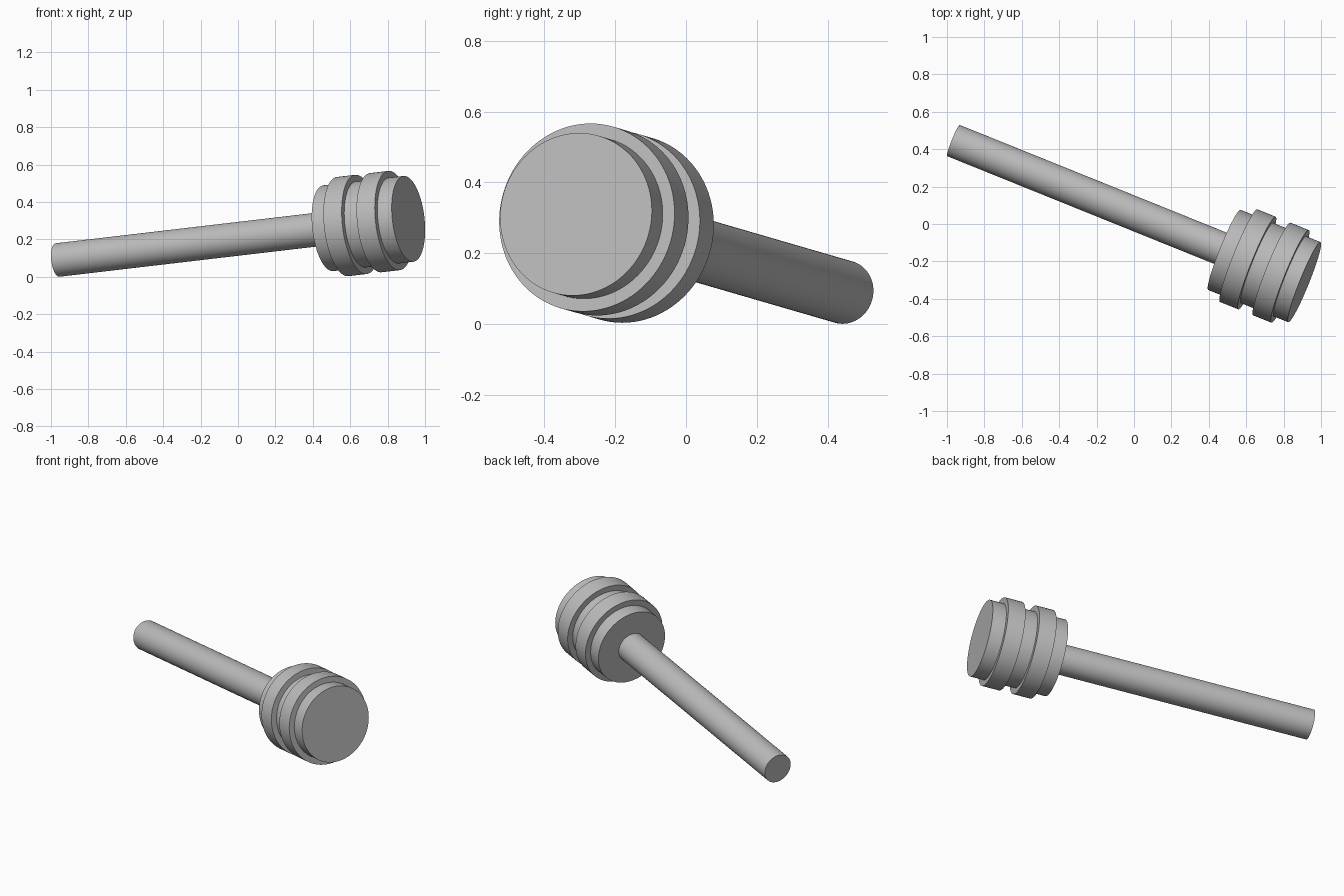
import bpy
from mathutils import Vector

cube = bpy.data.objects.get("Cube")
if cube:
    bpy.data.objects.remove(cube, do_unlink=True)

grey = bpy.data.materials.new("plain_grey")
grey.use_nodes = True
colour = (0.5, 0.5, 0.5, 1)
grey.diffuse_color = colour
grey.node_tree.nodes["Principled BSDF"].inputs["Base Color"].default_value = colour

# Tilted centre line running from the handle butt to the striking face
BUTT = Vector((-0.965, 0.446, 0.09))
FACE = Vector((0.911, -0.311, 0.31))
AXIS = (FACE - BUTT).normalized()
LENGTH = (FACE - BUTT).length


def rod(name, start, end, radius):
    """Cylinder between two distances along the centre line."""
    bpy.ops.mesh.primitive_cylinder_add(
        vertices=96, radius=radius, depth=end - start,
        location=BUTT + AXIS * (start + end) / 2,
        rotation=AXIS.to_track_quat("Z", "Y").to_euler())
    part = bpy.context.object
    part.name = name
    part.data.materials.append(grey)
    bpy.ops.object.shade_smooth_by_angle()
    return part


# Handle, seated slightly inside the head
head_start = LENGTH - 0.464
rod("handle", 0, head_start + 0.02, 0.09)

# Mallet head with two raised collars
rod("head", head_start, LENGTH, 0.231)
for name, offset in (("rear_collar", 0.083), ("front_collar", 0.275)):
    rod(name, head_start + offset, head_start + offset + 0.106, 0.267)
